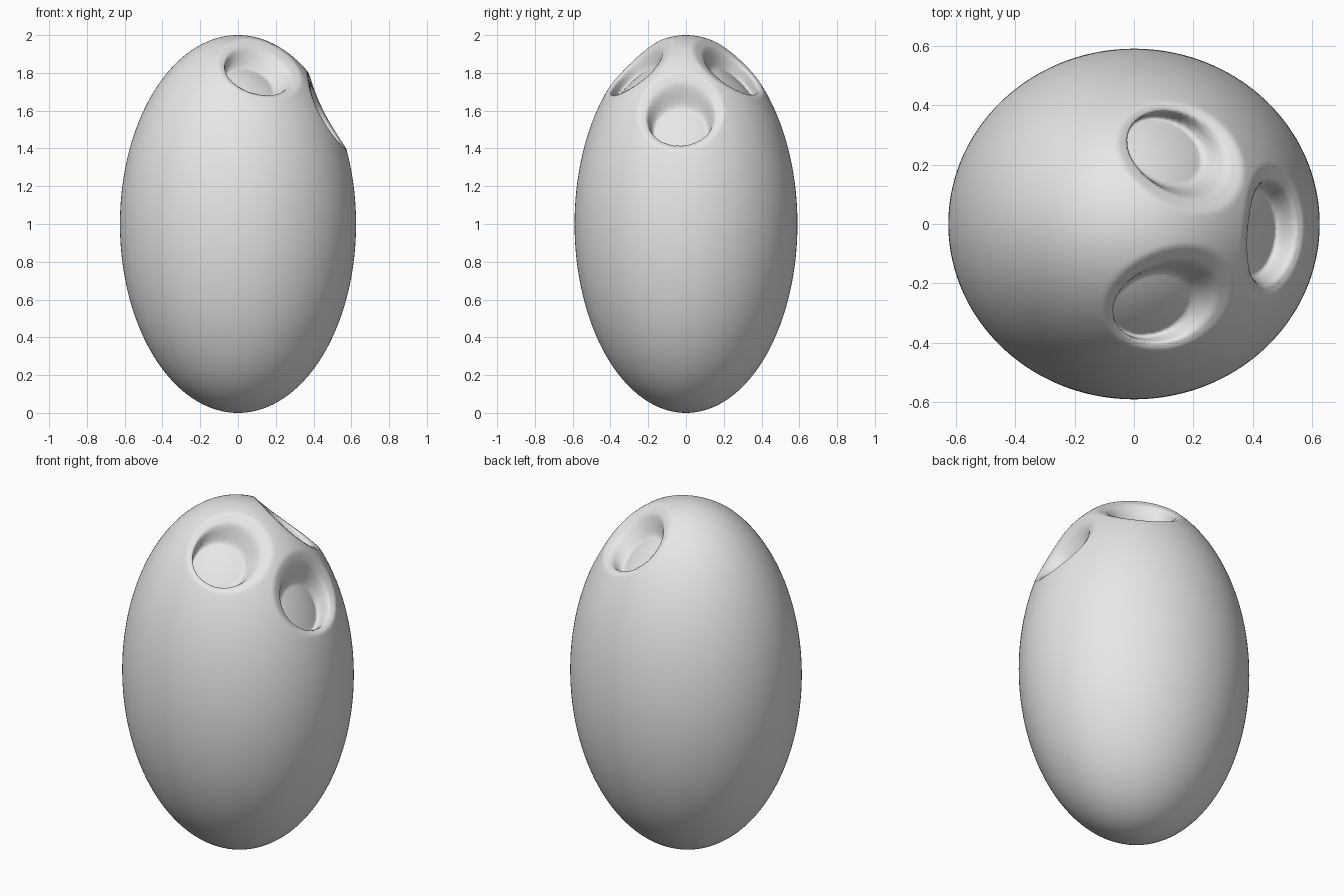
import bpy
import bmesh
import math
from mathutils import Vector

cube = bpy.data.objects.get("Cube")
if cube:
    bpy.data.objects.remove(cube, do_unlink=True)

RADII = Vector((0.625, 0.59, 1.0))
PUSH = Vector((-0.5, 0.0, -0.87))      # shared direction in which the eyes are pressed in
EYES = [(0.13, -0.28), (0.175, 0.255), (0.493, -0.03)]


def smooth(t):
    t = min(max(t, 0.0), 1.0)
    return t * t * (3 - 2 * t)


def eye_frame(x, y):
    """Centre of an eye on the shell and the outward normal there."""
    z = math.sqrt(1 - (x / RADII.x) ** 2 - (y / RADII.y) ** 2)
    normal = Vector((x / RADII.x ** 2, y / RADII.y ** 2, z)).normalized()
    return Vector((x, y, z)), normal


def eye_depth(r):
    """Soft outer lip followed by a steep wall and a level floor."""
    return 0.03 * smooth((0.235 - r) / 0.06) + 0.11 * smooth((0.187 - r) / 0.05)


# Shell: a dense ellipsoid with three pressed-in eyes near the top
bm = bmesh.new()
bmesh.ops.create_icosphere(bm, subdivisions=7, radius=1.0)
frames = [eye_frame(x, y) for x, y in EYES]
for v in bm.verts:
    p = v.co * RADII
    offset = Vector()
    for centre, normal in frames:
        d = p - centre
        if d.length < 0.3:
            r = (d - normal * d.dot(normal)).length
            offset += PUSH * eye_depth(r)
    v.co = p + offset + Vector((0, 0, 1))
for f in bm.faces:
    f.smooth = True

mesh = bpy.data.meshes.new("shell")
bm.to_mesh(mesh)
bm.free()
shell = bpy.data.objects.new("shell", mesh)
bpy.context.collection.objects.link(shell)

# Plain grey surface
grey = bpy.data.materials.new("light_grey")
grey.use_nodes = True
colour = (0.8, 0.8, 0.8, 1.0)
grey.diffuse_color = colour
grey.node_tree.nodes["Principled BSDF"].inputs["Base Color"].default_value = colour
mesh.materials.append(grey)
